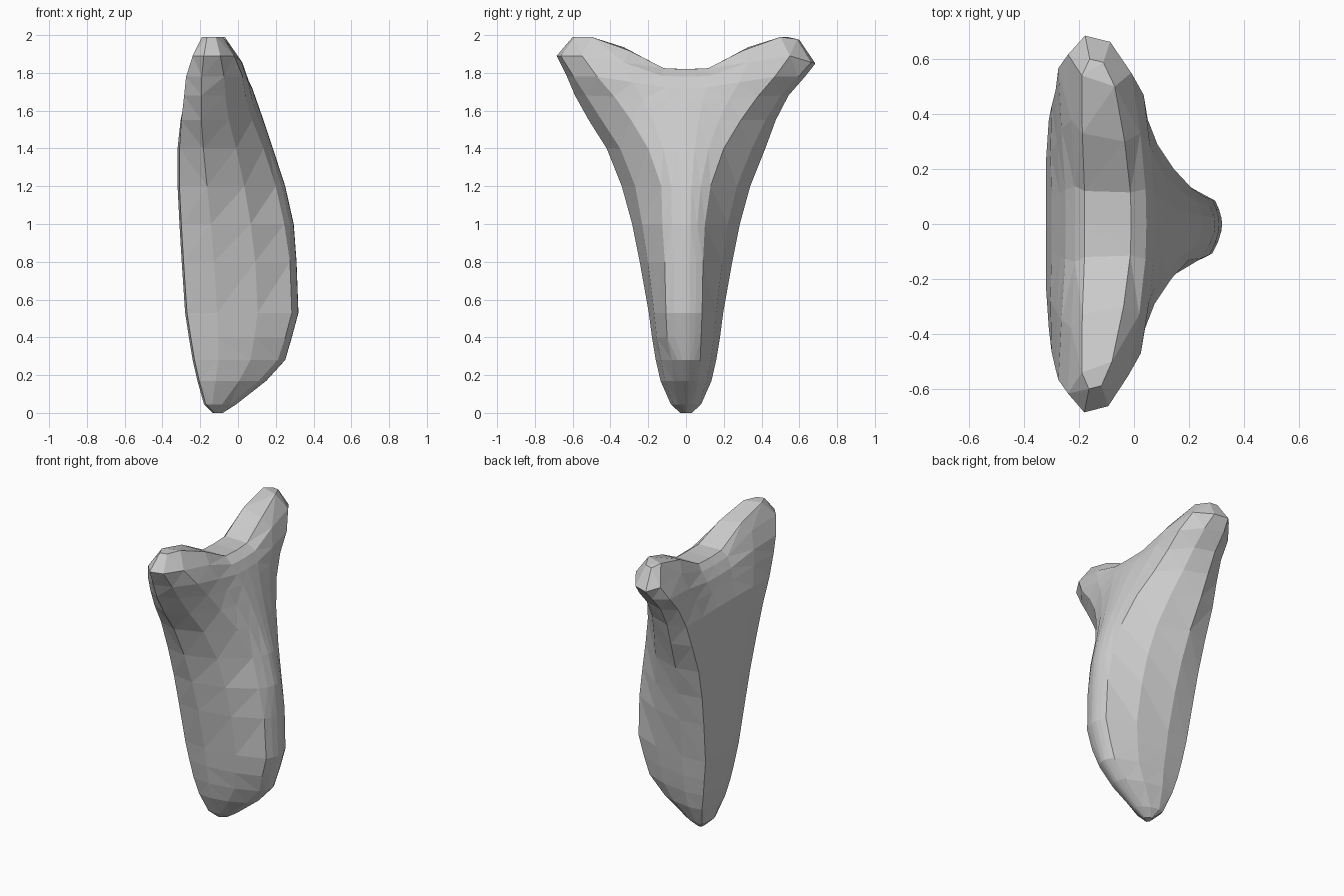
import bpy, bmesh

# Each ring: centre height, half width, back x, ridge half width, ridge edge x,
# ridge crest x, end lift, inward rounding of the back's middle
RINGS = [
    (0.00, 0.030, -0.135, 0.015, -0.09, -0.08, 0, 0),
    (0.045, 0.08, -0.18, 0.04, -0.03, -0.01, 0, 0),
    (0.17, 0.135, -0.215, 0.065, 0.12, 0.15, 0, 0),
    (0.28, 0.16, -0.24, 0.075, 0.22, 0.25, 0, 0),
    (0.40, 0.18, -0.26, 0.08, 0.26, 0.285, 0, 0),
    (0.53, 0.197, -0.28, 0.085, 0.295, 0.32, 0, 0),
    (0.80, 0.245, -0.298, 0.09, 0.285, 0.31, 0, 0),
    (1.00, 0.285, -0.31, 0.10, 0.255, 0.295, 0, 0),
    (1.20, 0.34, -0.32, 0.13, 0.21, 0.25, 0, 0),
    (1.40, 0.42, -0.32, 0.20, 0.145, 0.185, 0, 0),
    (1.55, 0.495, -0.31, 0.29, 0.085, 0.135, 0, 0.01),
    (1.65, 0.565, -0.295, 0.38, 0.05, 0.10, 0.03, 0.025),
    (1.72, 0.63, -0.285, 0.47, 0.035, 0.075, 0.06, 0.035),
    (1.78, 0.685, -0.25, 0.55, -0.01, 0.045, 0.11, 0.035),
    (1.82, 0.60, -0.20, 0.50, -0.07, -0.01, 0.17, 0.02),
]


def lift(y):
    t = min(max((abs(y) - 0.08) / 0.4, 0), 1)
    return t * t * (3 - 2 * t)


def half_section(z, w, xb, r, xr, xf, inset):
    # from the middle of the back round to the ridge crest
    return [
        (xb + inset, 0), (xb + inset, 0.2 * w), (xb + 0.6 * inset, 0.55 * w),
        (xb + 0.01, 0.90 * w),
        (xb + 0.3 * (xr - xb), w),
        (xb + 0.68 * (xr - xb), 0.63 * w + 0.42 * r),
        (xr, r), (xr + 0.6 * (xf - xr), 0.6 * r),
        (xf - 0.05 * (xf - xr), 0.23 * r), (xf, 0),
    ]


def ring_points(z, w, xb, r, xr, xf, a, inset):
    lean = 0.04 if 1.5 < z < 1.7 else 0
    right = half_section(z, w * (1 - lean), xb, r, xr, xf, inset)
    # the ridge is a little broader on the front side low down
    rl = r * 1.25 if 0.3 < z < 1.1 else r
    left = half_section(z, w * (1 + lean), xb, rl, xr - 0.01, xf, inset)
    loop = right + [(x, -y) for x, y in reversed(left[1:-1])]
    # the far prong droops slightly at its end
    return [(x, y, z + a * lift(y) - (a > 0.1) * 0.3 * max(y - 0.55, 0))
            for x, y in loop]


bm = bmesh.new()
rows = [[bm.verts.new(p) for p in ring_points(*r)] for r in RINGS]
n = len(rows[0])

# Side walls
for lo, hi in zip(rows, rows[1:]):
    for i in range(n):
        j = (i + 1) % n
        bm.faces.new((lo[i], lo[j], hi[j], hi[i]))

# Saddle on top and small closing strip at the tip, back paired with ridge
last = n // 2
for row in (rows[0], rows[-1]):
    for k in range(last // 2):
        for s in (1, -1):
            bm.faces.new([row[(s * i) % n]
                          for i in (k, k + 1, last - 1 - k, last - k)])

bmesh.ops.triangulate(bm, faces=bm.faces[:])
bmesh.ops.recalc_face_normals(bm, faces=bm.faces[:])

mesh = bpy.data.meshes.new("forked_ridged_body")
bm.to_mesh(mesh)
bm.free()
body = bpy.data.objects.new("forked_ridged_body", mesh)
bpy.context.collection.objects.link(body)
